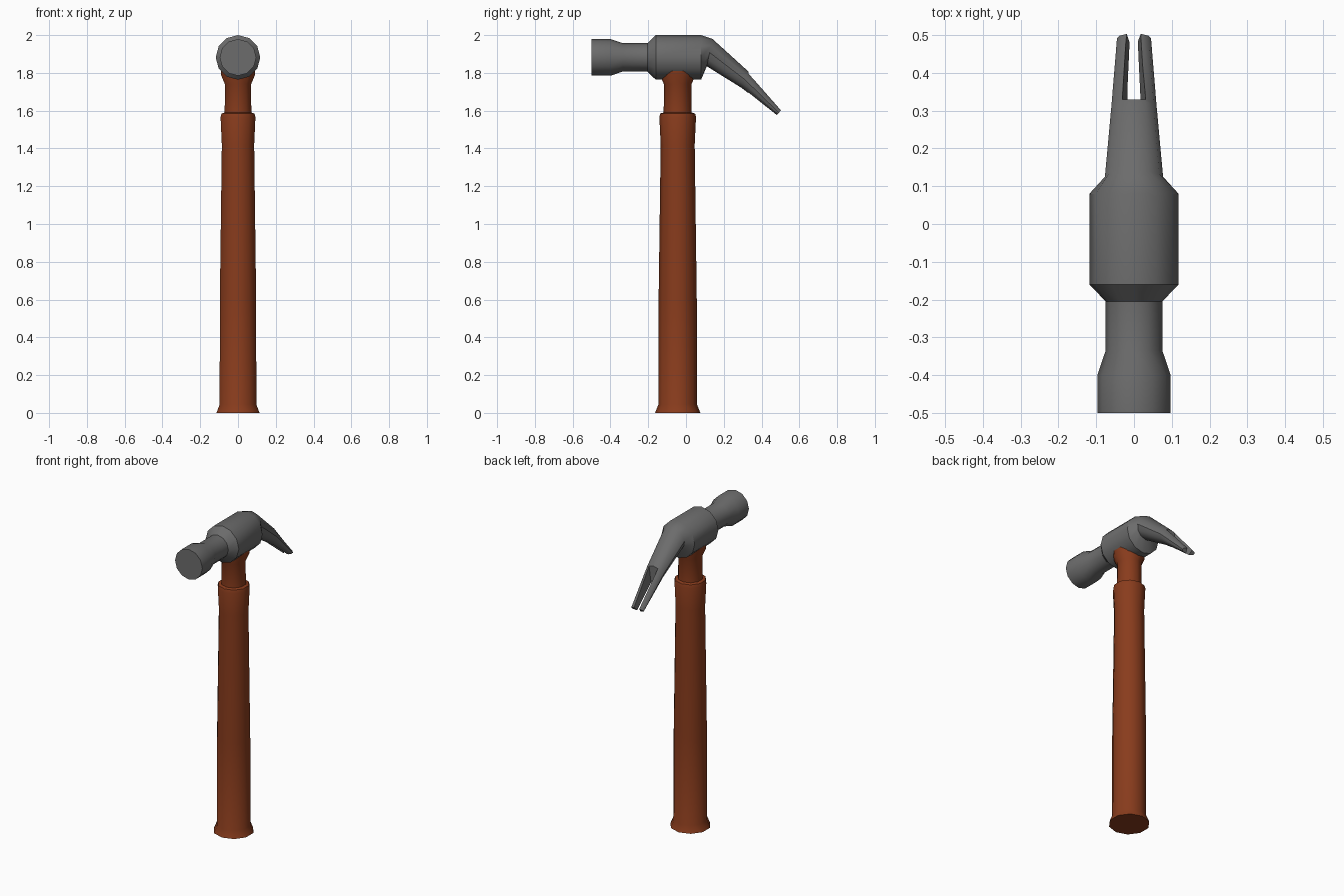
import bpy, bmesh, math
from mathutils import Vector

if "Cube" in bpy.data.objects:
    bpy.data.objects.remove(bpy.data.objects["Cube"])


def material(name, color):
    m = bpy.data.materials.new(name)
    m.diffuse_color = (*color, 1)
    m.use_nodes = True
    m.node_tree.nodes["Principled BSDF"].inputs["Base Color"].default_value = m.diffuse_color
    return m


def loft(name, rings, mat=None, angle=None):
    """Skin a closed solid through rings of equal point count."""
    bm = bmesh.new()
    loops = [[bm.verts.new(p) for p in r] for r in rings]
    n = len(loops[0])
    for a, b in zip(loops, loops[1:]):
        for i in range(n):
            j = (i + 1) % n
            bm.faces.new((a[i], a[j], b[j], b[i]))
    bm.faces.new(loops[0])
    bm.faces.new(loops[-1])
    bmesh.ops.recalc_face_normals(bm, faces=bm.faces)
    me = bpy.data.meshes.new(name)
    bm.to_mesh(me)
    bm.free()
    ob = bpy.data.objects.new(name, me)
    bpy.context.collection.objects.link(ob)
    if mat:
        me.materials.append(mat)
    if angle:
        smooth(ob, angle)
    return ob


def smooth(ob, angle):
    bpy.ops.object.select_all(action='DESELECT')
    ob.select_set(True)
    bpy.context.view_layer.objects.active = ob
    bpy.ops.object.shade_smooth_by_angle(angle=math.radians(angle))


def ellipse(center, u, v, n):
    c, u, v = Vector(center), Vector(u), Vector(v)
    return [c + u * math.cos(math.tau * i / n) + v * math.sin(math.tau * i / n)
            for i in range(n)]


wood = material("wood", (0.25, 0.045, 0.012))
steel = material("steel", (0.15, 0.15, 0.15))

# Ten-sided handle: flared butt, grip, shoulder and neck (radius, height)
grip = [(0.12, 0), (0.102, 0.045), (0.101, 0.6), (0.09, 1.42), (0.097, 1.565),
        (0.092, 1.585), (0.074, 1.59), (0.073, 1.74), (0.095, 1.79), (0.095, 1.83)]
loft("handle", [ellipse((0, -0.044, z), (0, r, 0), (r, 0, 0), 10) for r, z in grip],
     wood, 40)

# Twelve-sided head: striking face, neck and cheek (radius, y)
poll = [(0.097, -0.5), (0.097, -0.4), (0.075, -0.335), (0.075, -0.205),
        (0.118, -0.16), (0.118, 0.08)]
rings = [ellipse((0, y, 1.882), (r, 0, 0), (0, 0, r), 12) for r, y in poll]

# Claw sections: half width, top point and bottom point (y, z)
claw = [(0.077, (0.14, 1.98), (0.11, 1.835)),
        (0.06, (0.325, 1.812), (0.295, 1.72)),
        (0.045, (0.504, 1.603), (0.48, 1.576))]
for w, t, b in claw:
    top, bottom = Vector((0, *t)), Vector((0, *b))
    rings.append(ellipse((top + bottom) / 2, (w, 0, 0), (top - bottom) / 2, 12))
head = loft("hammer_head", rings, steel)

# Tapered slot that splits the claw into two prongs: y, z and half widths
slot = [(0.33, 1.84, 0.037, 1.68, 0.015), (0.53, 1.61, 0.024, 1.51, 0.004)]
cutter = loft("claw_slot_cutter", [
    [(-wt, y, zt), (wt, y, zt), (wb, y, zb), (-wb, y, zb)]
    for y, zt, wt, zb, wb in slot], steel)
mod = head.modifiers.new("claw_slot", 'BOOLEAN')
mod.operation = 'DIFFERENCE'
mod.solver = 'EXACT'
mod.object = cutter
bpy.context.view_layer.objects.active = head
bpy.ops.object.modifier_apply(modifier=mod.name)
bpy.data.objects.remove(cutter)
smooth(head, 35)
